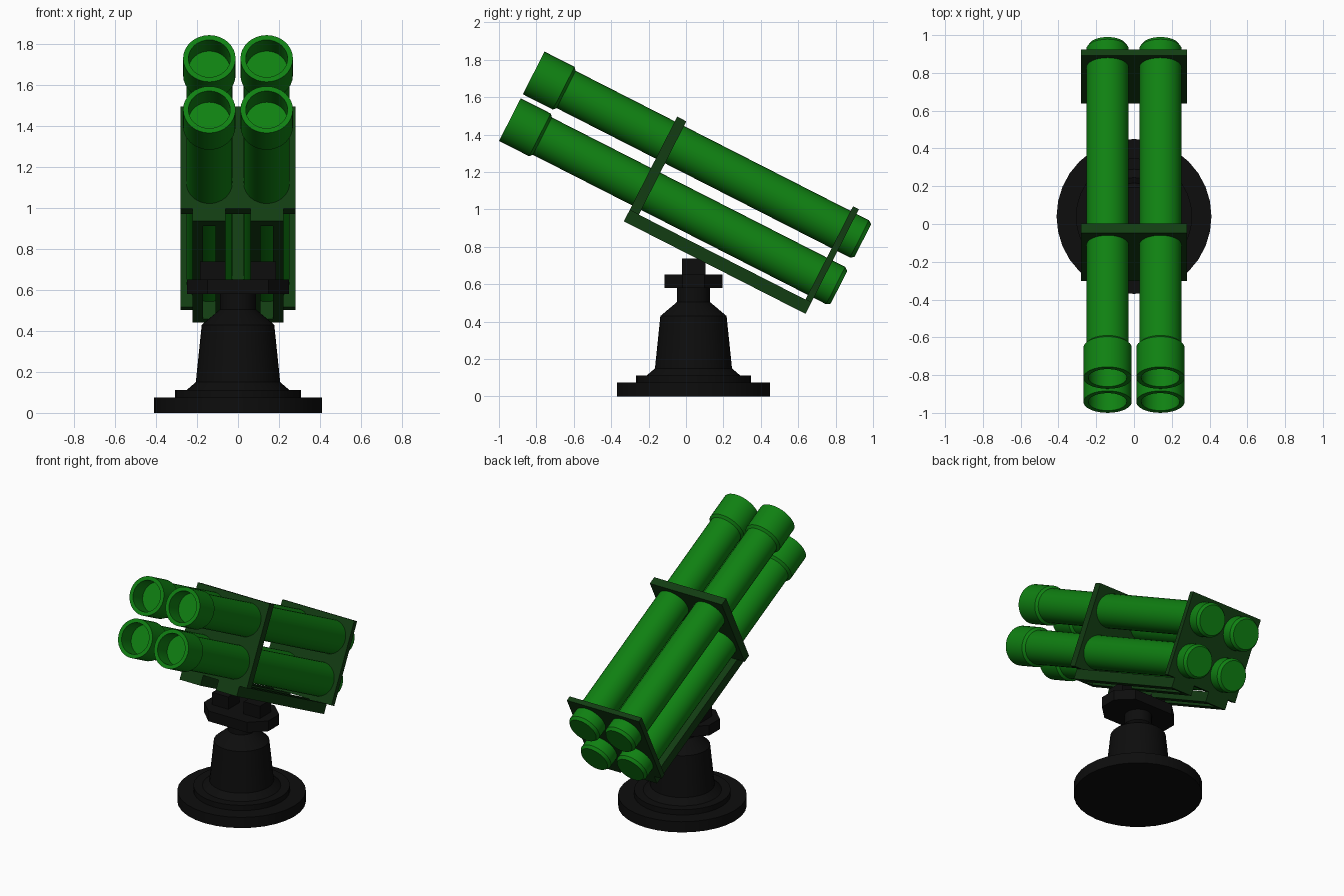
import bpy, bmesh, math
from mathutils import Matrix

cube = bpy.data.objects.get("Cube")
if cube:
    bpy.data.objects.remove(cube, do_unlink=True)


def material(name, color):
    m = bpy.data.materials.new(name)
    m.use_nodes = True
    m.diffuse_color = color
    bsdf = next(n for n in m.node_tree.nodes if n.type == "BSDF_PRINCIPLED")
    bsdf.inputs["Base Color"].default_value = color
    return m


GREEN = material("tube green", (0.005, 0.22, 0.006, 1))
DARK = material("dark green", (0.006, 0.045, 0.006, 1))
BLACK = material("black", (0.004, 0.004, 0.004, 1))

# Launcher frame: local y runs back along the tubes, local z across them
TILT = Matrix.Translation((0, -0.878, 1.605)) @ Matrix.Rotation(math.radians(-27), 4, "X")
STAND = Matrix.Translation((0, 0.04, 0))


def finish(name, bm, mat, matrix, smooth=False):
    bmesh.ops.recalc_face_normals(bm, faces=bm.faces)
    mesh = bpy.data.meshes.new(name)
    bm.to_mesh(mesh)
    bm.free()
    mesh.materials.append(mat)
    ob = bpy.data.objects.new(name, mesh)
    bpy.context.collection.objects.link(ob)
    ob.matrix_world = matrix
    if smooth:
        bpy.ops.object.select_all(action="DESELECT")
        ob.select_set(True)
        bpy.context.view_layer.objects.active = ob
        bpy.ops.object.shade_smooth_by_angle(angle=math.radians(30))
    return ob


def lathe(name, profile, sides, mat, matrix):
    """Spin (radius, height) points about z and cap both ends."""
    bm = bmesh.new()
    rings = []
    for r, h in profile:
        angles = [2 * math.pi * i / sides for i in range(sides)]
        rings.append([bm.verts.new((r * math.cos(a), r * math.sin(a), h)) for a in angles])
    for a, b in zip(rings, rings[1:]):
        for i in range(sides):
            j = (i + 1) % sides
            bm.faces.new((a[i], a[j], b[j], b[i]))
    bm.faces.new(rings[0])
    bm.faces.new(rings[-1])
    return finish(name, bm, mat, matrix, True)


def box(name, x, y, z, mat, matrix):
    bm = bmesh.new()
    bmesh.ops.create_cube(bm, size=1)
    for v in bm.verts:
        for k, (lo, hi) in enumerate((x, y, z)):
            v.co[k] = lo if v.co[k] < 0 else hi
    return finish(name, bm, mat, matrix)


# Four launch tubes: shallow bore, muzzle collar, barrel, chamfered rear cap
TUBE = [(0.102, 0.12), (0.102, 0), (0.128, 0), (0.128, 0.18), (0.112, 0.195),
        (0.112, 1.955), (0.098, 1.975)]
for side, x in (("left", 0.14), ("right", -0.14)):
    for level, z in (("upper", 0.14), ("lower", -0.14)):
        place = TILT @ Matrix.Translation((x, 0, z)) @ Matrix.Rotation(-math.pi / 2, 4, "X")
        lathe(f"{level}_{side}_tube", TUBE, 32, GREEN, place)

# Square plates that hold the tubes
W = 0.28
box("middle_plate", (-W, W), (0.79, 0.845), (-W, W), DARK, TILT)
box("rear_plate", (-W, W), (1.845, 1.88), (-W, W), DARK, TILT)

# Slotted rails under the tubes, each a pair of bars joined at the ends
RAIL_Z = (-0.348, -W)
for side, s in (("left", 1), ("right", -1)):
    for part, a, b in (("inner", 0.06, 0.11), ("outer", 0.17, 0.222)):
        box(f"{side}_{part}_rail", sorted((s * a, s * b)), (0.79, 1.88), RAIL_Z, DARK, TILT)
    for part, y in (("front", (0.79, 0.845)), ("rear", (1.845, 1.88))):
        box(f"{side}_{part}_rail_tie", sorted((s * 0.11, s * 0.17)), y, RAIL_Z, DARK, TILT)

    # Lug that carries the rail
    box(f"{side}_lug", sorted((s * 0.06, s * 0.185)), (-0.062, 0.065), (0.64, 0.738), BLACK, STAND)

# Stepped pedestal
PEDESTAL = [(0.41, 0), (0.41, 0.075), (0.308, 0.075), (0.308, 0.112), (0.25, 0.112),
            (0.206, 0.15), (0.177, 0.43), (0.088, 0.505), (0.088, 0.59)]
lathe("pedestal", PEDESTAL, 32, BLACK, STAND)

# Swivel plate with cut corners
bm = bmesh.new()
outline = [(0.15, 0.155), (0.25, 0.06)]
corners = []
for sx, sy in ((1, 1), (-1, 1), (-1, -1), (1, -1)):
    pts = outline if sx * sy < 0 else outline[::-1]
    corners += [(sx * px, sy * py) for px, py in pts]
face = bm.faces.new([bm.verts.new((px, py, 0.58)) for px, py in corners])
top = bmesh.ops.extrude_face_region(bm, geom=[face])
for v in top["geom"]:
    if isinstance(v, bmesh.types.BMVert):
        v.co.z = 0.652
finish("swivel_plate", bm, BLACK, STAND)
